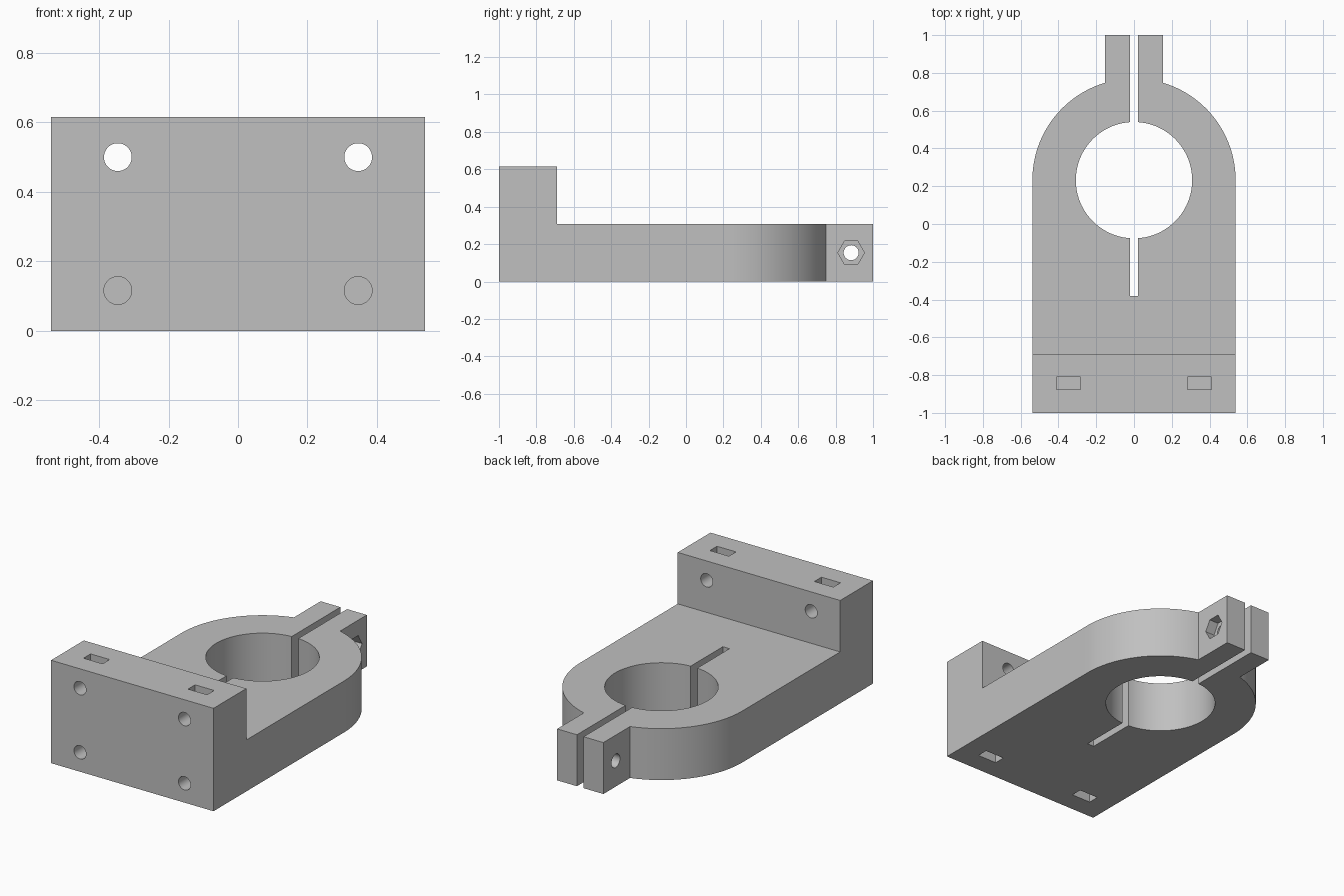
import bpy
import bmesh
from math import asin, cos, sin, pi, radians
from mathutils import Matrix, Vector

old = bpy.data.objects.get("Cube")
if old:
    bpy.data.objects.remove(old, do_unlink=True)

grey = bpy.data.materials.new("plain grey")
grey.use_nodes = True
colour = (0.53, 0.53, 0.53, 1)
grey.diffuse_color = colour
grey.node_tree.nodes["Principled BSDF"].inputs["Base Color"].default_value = colour

HALF, RING_Y, BORE = 0.538, 0.232, 0.308   # body half width, ring centre, bore radius
PLATE, BLOCK = 0.308, 0.616                # plate and block heights
LUG, SLIT = 0.153, 0.022                   # lug and slit half widths
SCREW_X, SCREW_R = 0.346, 0.04


def finish(name, bm):
    bmesh.ops.recalc_face_normals(bm, faces=bm.faces)
    mesh = bpy.data.meshes.new(name)
    bm.to_mesh(mesh)
    bm.free()
    obj = bpy.data.objects.new(name, mesh)
    mesh.materials.append(grey)
    bpy.context.collection.objects.link(obj)
    return obj


def prism(name, outline, axis, length):
    """Extrude a closed outline of 3D points along an axis vector."""
    bm = bmesh.new()
    face = bm.faces.new([bm.verts.new(p) for p in outline])
    new = bmesh.ops.extrude_face_region(bm, geom=[face])["geom"]
    moved = [v for v in new if isinstance(v, bmesh.types.BMVert)]
    bmesh.ops.translate(bm, verts=moved, vec=Vector(axis) * length)
    return finish(name, bm)


def box(name, x, y, z):
    outline = [(x[0], y[0], z[0]), (x[1], y[0], z[0]), (x[1], y[1], z[0]), (x[0], y[1], z[0])]
    return prism(name, outline, (0, 0, 1), z[1] - z[0])


def rod(name, centre, radius, length, axis, sides=48):
    """Cylinder centred on a point and lying along x, y or z."""
    turn = {"x": Matrix.Rotation(pi / 2, 4, "Y"),
            "y": Matrix.Rotation(pi / 2, 4, "X"),
            "z": Matrix.Identity(4)}[axis]
    bm = bmesh.new()
    bmesh.ops.create_cone(bm, cap_ends=True, segments=sides, radius1=radius, radius2=radius,
                          depth=length, matrix=Matrix.Translation(centre) @ turn)
    return finish(name, bm)


def apply_boolean(target, tool, operation):
    mod = target.modifiers.new(tool.name, "BOOLEAN")
    mod.operation, mod.solver, mod.object = operation, "EXACT", tool
    bpy.context.view_layer.objects.active = target
    bpy.ops.object.modifier_apply(modifier=mod.name)
    bpy.data.objects.remove(tool, do_unlink=True)


# Plate outline: straight sides, round end and the clamp lugs
start = asin(LUG / HALF)
steps = 40
arc = [(HALF * sin(a), RING_Y + HALF * cos(a))
       for a in (pi / 2 + (start - pi / 2) * i / steps for i in range(steps + 1))]
right_side = [(HALF, -0.69)] + arc + [(LUG, 1)]
outline = right_side + [(-x, y) for x, y in reversed(right_side)]
clamp = prism("clamp_bracket", [(x, y, 0) for x, y in outline], (0, 0, 1), PLATE)

# Mounting block, made from an L-shaped side profile that shares the plate's end
block = box("mounting_block", (-HALF, HALF), (-1, -0.69), (0, BLOCK))
apply_boolean(clamp, block, "UNION")

# Bore and clamping slit
cuts = [rod("bore_cutter", (0, RING_Y, PLATE / 2), BORE, 1, "z", 96),
        box("slit_cutter", (-SLIT, SLIT), (-0.38, 1.1), (-0.1, 0.5))]

# Pinch bolt hole with a hexagonal nut pocket on one lug
bolt = Vector((0, 0.883, PLATE / 2))
cuts.append(rod("bolt_hole_cutter", bolt, SCREW_R, 0.5, "x"))
pocket = [bolt + Vector((0.092, 0.071 * cos(i * pi / 3), 0.071 * sin(i * pi / 3)))
          for i in range(6)]
cuts.append(prism("nut_pocket_cutter", pocket, (1, 0, 0), 0.1))

# Mounting screw holes and their nut slots
for side in (-1, 1):
    x = side * SCREW_X
    cuts += [rod("upper_hole_cutter", (x, -0.85, 0.5), SCREW_R, 0.5, "y"),
             rod("lower_hole_cutter", (x, -0.9, 0.116), SCREW_R, 0.42, "y"),
             box("upper_slot_cutter", (x - 0.063, x + 0.063), (-0.877, -0.81), (0.43, 0.7)),
             box("lower_slot_cutter", (x - 0.063, x + 0.063), (-0.877, -0.81), (-0.1, 0.186))]

for cutter in cuts:
    apply_boolean(clamp, cutter, "DIFFERENCE")

# Smooth curved walls, crisp edges
bpy.ops.object.select_all(action="DESELECT")
clamp.select_set(True)
bpy.context.view_layer.objects.active = clamp
bpy.ops.object.shade_smooth_by_angle(angle=radians(30))
